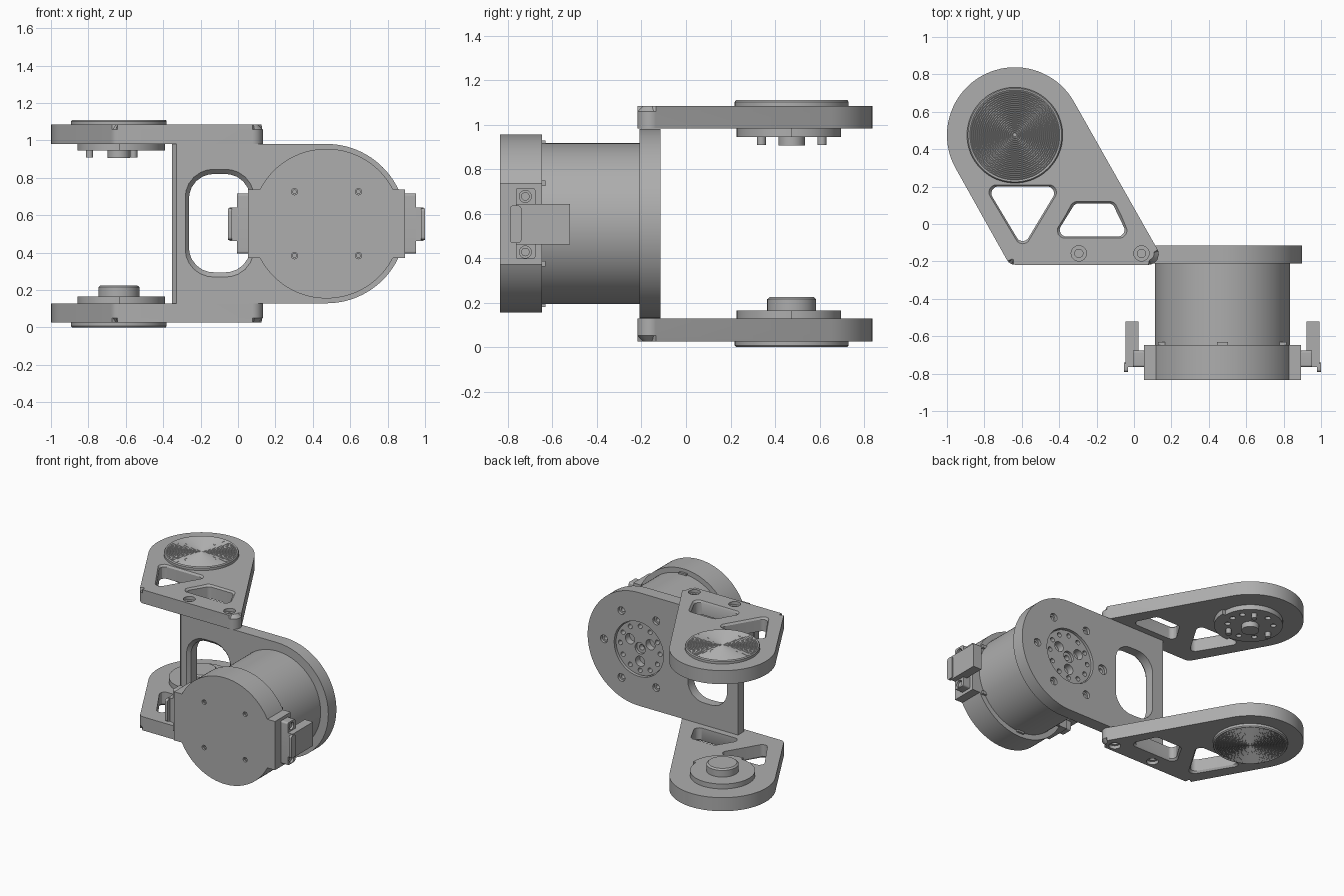
import bpy, bmesh
from math import sin, cos, tan, radians, pi
from mathutils import Vector

if "Cube" in bpy.data.objects:
    bpy.data.objects.remove(bpy.data.objects["Cube"])

grey = bpy.data.materials.new("machined grey")
grey.use_nodes = True
grey.diffuse_color = (0.42, 0.42, 0.42, 1)
grey.node_tree.nodes["Principled BSDF"].inputs["Base Color"].default_value = (0.42, 0.42, 0.42, 1)

HEIGHT = 1.11
PIVOT = (-0.637, 0.475)      # arm joint, in x and y
MOTOR = (0.473, 0.555)       # motor axis, in x and z

# Maps profile (u, v) and depth w to space
AXES = {
    "X": lambda u, v, w: (w, u, v),
    "Y": lambda u, v, w: (u, w, v),
    "Z": lambda u, v, w: (u, v, w),
    "-Z": lambda u, v, w: (u, v, HEIGHT - w),
}
parts = []


def arc(c, r, start=0, end=360, n=64):
    full = end - start == 360
    steps = n if full else n + 1
    angles = [radians(start + (end - start) * i / n) for i in range(steps)]
    return [(c[0] + r * cos(a), c[1] + r * sin(a)) for a in angles]


def fillet(a, p, b, r, n=6):
    a, p, b = Vector(a), Vector(p), Vector(b)
    d1, d2 = (a - p).normalized(), (b - p).normalized()
    half = d1.angle(d2) / 2
    c = p + (d1 + d2).normalized() * r / sin(half)
    v1, v2 = p + d1 * r / tan(half) - c, p + d2 * r / tan(half) - c
    return [tuple(c + v1.lerp(v2, i / n).normalized() * r) for i in range(n + 1)]


def rounded(pts, r):
    out = []
    for i, p in enumerate(pts):
        out += fillet(pts[i - 1], p, pts[(i + 1) % len(pts)], r)
    return out


def grow(pts, d):
    c = sum((Vector(p) for p in pts), Vector((0, 0))) / len(pts)
    return [tuple(Vector(p) + (Vector(p) - c).normalized() * d) for p in pts]


def rect(u1, u2, v1, v2):
    return [(u1, v1), (u2, v1), (u2, v2), (u1, v2)]


def loft(bm, axis, *loops):
    """Skin a stack of (profile, depth) loops and cap both ends."""
    put = AXES[axis]
    rings = [[bm.verts.new(put(u, v, w)) for u, v in pts] for pts, w in loops]
    for a, b in zip(rings, rings[1:]):
        for i in range(len(a)):
            bm.faces.new((a[i - 1], a[i], b[i], b[i - 1]))
    bm.faces.new(rings[0])
    bm.faces.new(rings[-1])


def finish(bm, name):
    bmesh.ops.recalc_face_normals(bm, faces=bm.faces)
    mesh = bpy.data.meshes.new(name)
    bm.to_mesh(mesh)
    bm.free()
    mesh.materials.append(grey)
    ob = bpy.data.objects.new(name, mesh)
    bpy.context.collection.objects.link(ob)
    parts.append(ob)
    return ob


def solid(name, axis, *loops):
    bm = bmesh.new()
    loft(bm, axis, *loops)
    return finish(bm, name)


def prism(name, axis, pts, w1, w2):
    return solid(name, axis, (pts, w1), (pts, w2))


def cut(ob, axis, cutters):
    """Subtract a list of lofted cutters."""
    bm = bmesh.new()
    for loops in cutters:
        loft(bm, axis, *loops)
    tool = finish(bm, "cutter")
    parts.remove(tool)
    tool.hide_render = True
    mod = ob.modifiers.new("cut", "BOOLEAN")
    mod.operation, mod.solver, mod.object = "DIFFERENCE", "EXACT", tool
    bpy.context.view_layer.objects.active = ob
    bpy.ops.object.modifier_apply(modifier="cut")
    bpy.data.objects.remove(tool)


def hole(c, r, w1, w2, n=24):
    pts = arc(c, r, n=n)
    return [(pts, w1), (pts, w2)]


def bore(c, r1, r2, w1, w2, w3):
    a, b = arc(c, r1, n=24), arc(c, r2, n=24)
    return [(a, w1), (a, w2), (b, w2), (b, w3)]


def chamfer_face(bm, test, size):
    edges = [e for e in bm.edges if all(test(v.co) for v in e.verts)]
    bmesh.ops.bevel(bm, geom=edges, offset=size, segments=1, affect="EDGES")


# Two mirrored arm plates with lightening windows and screw holes
tip = arc(PIVOT, 0.363, 29.5, 211, 40)
low_left, low_right = (-0.665, -0.218), (0.172, -0.218)
outline = tip + fillet(tip[-1], low_left, low_right, 0.05) + fillet(low_left, low_right, tip[0], 0.055)
triangle = rounded([(-0.79, 0.2), (-0.595, -0.125), (-0.4, 0.2)], 0.035)
trapezoid = rounded([(-0.425, -0.067), (-0.03, -0.067), (-0.115, 0.11), (-0.315, 0.11)], 0.035)

for side, axis in (("upper", "Z"), ("lower", "-Z")):
    bm = bmesh.new()
    loft(bm, axis, (outline, 0.982), (outline, 1.084))
    outer = AXES[axis](0, 0, 1.084)[2]
    chamfer_face(bm, lambda co: abs(co.z - outer) < 0.001, 0.025)
    plate = finish(bm, side + "_arm_plate")
    windows = [[(p, 0.9), (p, 1.07), (grow(p, 0.03), 1.1)] for p in (triangle, trapezoid)]
    screws = [bore((x, -0.157), 0.022, 0.041, 1.0, 1.06, 1.2) for x in (-0.295, 0.04)]
    cut(plate, axis, windows + screws)

    # Outer bearing cap with fine turned grooves
    loops = [(arc(PIVOT, 0.256), 1.07), (arc(PIVOT, 0.256), 1.102), (arc(PIVOT, 0.25), HEIGHT)]
    for i in range(47):
        loops.append((arc(PIVOT, 0.245 - i * 0.0052), HEIGHT - (0.003 if i % 2 else 0)))
    solid(side + "_bearing_cap", axis, *loops)

    # Inner flange, wider over one quarter
    flange = arc(PIVOT, 0.247, -90, 0, 16) + arc(PIVOT, 0.222, 0, 270, 48)
    ring = prism(side + "_inner_flange", axis, flange, 0.945, 0.99)
    if side == "upper":
        spots = [0, 30, 100, 140, 220, 260, 330]
        cut(ring, axis, [hole(arc(PIVOT, 0.157, a, a + 1, 1)[0], 0.02, 0.9, 0.965, 16) for a in spots])
        prism("upper_hub", axis, arc(PIVOT, 0.06, n=32), 0.905, 0.96)
        for i, a in enumerate((60, 180, 300)):
            prism(f"drive_pin_{i + 1}", axis, arc(arc(PIVOT, 0.157, a, a + 1, 1)[0], 0.02, n=16), 0.908, 0.96)
    else:
        boss = arc(PIVOT, 0.11)
        solid("lower_bearing_boss", axis, (boss, 0.96), (boss, 0.895), (arc(PIVOT, 0.098), 0.885))

# Upright bracket plate joining the arms to the motor
bracket = arc(MOTOR, 0.426, -90, 90, 48) + [(-0.353, 0.981), (-0.353, 0.129)]
bm = bmesh.new()
loft(bm, "Y", (bracket, -0.21), (bracket, -0.114))
chamfer_face(bm, lambda co: co.x < -0.35 and co.y < -0.2, 0.025)
plate = finish(bm, "motor_bracket")
window = rounded(rect(-0.262, 0.065, 0.295, 0.82), 0.13)
cut(plate, "Y", [[(grow(window, 0.035), -0.22), (window, -0.185), (window, 0)],
                 hole(MOTOR, 0.205, -0.3, 0, 64)]
    + [bore(arc(MOTOR, 0.29, a, a + 1, 1)[0], 0.016, 0.036 if a == 180 else 0.029, -0.18, -0.135, 0)
       for a in range(0, 360, 60)])

# Output hub set into the bracket
hub = prism("output_hub", "Y", arc(MOTOR, 0.2), -0.22, -0.13)
small = [hole(arc(MOTOR, 0.165, a, a + 1, 1)[0], 0.017, -0.17, 0) for a in range(0, 360, 30)]
large = [hole(arc(MOTOR, 0.098, a, a + 1, 1)[0], 0.038, -0.18, 0) for a in (30, 150, 270)]
cut(hub, "Y", small + large + [bore(MOTOR, 0.02, 0.042, -0.19, -0.15, 0)])

# Motor body and clips
prism("motor_body", "Y", arc(MOTOR, 0.362, n=96), -0.66, -0.2)
for i in range(6):
    c = arc(MOTOR, 0.362, 30 + i * 60, 31 + i * 60, 1)[0]
    prism(f"body_clip_{i + 1}", "Y", rect(c[0] - 0.03, c[0] + 0.03, c[1] - 0.012, c[1] + 0.012), -0.66, -0.632)

# Front cover: round with a flat lug on either side
half = 0.183
cover = []
for turn in (0, 180):
    lug = 0.42 if turn == 0 else -0.42
    s = 1 if turn == 0 else -1
    cover += [(MOTOR[0] + lug, MOTOR[1] - s * half), (MOTOR[0] + lug, MOTOR[1] + s * half)]
    cover += arc(MOTOR, 0.4, turn + 27.2, turn + 152.8, 48)
front = prism("front_cover", "Y", cover, -0.835, -0.648)
cut(front, "Y", [bore((MOTOR[0] + x, MOTOR[1] + z), 0.017, 0.01, -0.9, -0.82, -0.79)
                 for x in (-0.171, 0.171) for z in (-0.171, 0.171)])

# Cable connectors on both sides
for side, s in (("left", 1), ("right", -1)):
    def block(name, d1, d2, pts):
        return prism(f"{side}_{name}", "X", pts, MOTOR[0] + s * d1, MOTOR[0] + s * d2)
    mount = block("connector_mount", 0.41, 0.478, rounded(rect(-0.765, -0.677, 0.395, 0.715), 0.012))
    at = [MOTOR[0] + s * d for d in (0.44, 0.6)]
    cut(mount, "X", [hole((-0.722, z), 0.027, *at) for z in (0.427, 0.677)])
    for z, end in ((0.427, "lower"), (0.677, "upper")):
        block(end + "_mount_screw", 0.43, 0.468, arc((-0.722, z), 0.019, n=20))
    block("connector_plug", 0.448, 0.518, rect(-0.68, -0.522, 0.462, 0.642))
    block("plug_root", 0.47, 0.518, rect(-0.765, -0.67, 0.462, 0.642))
    block("plug_lip", 0.505, 0.526, rounded(rect(-0.792, -0.74, 0.468, 0.636), 0.015))

# Smooth round sides, crisp edges
bpy.ops.object.select_all(action="DESELECT")
for ob in parts:
    ob.select_set(True)
bpy.context.view_layer.objects.active = parts[0]
bpy.ops.object.shade_smooth_by_angle(angle=pi / 6)
